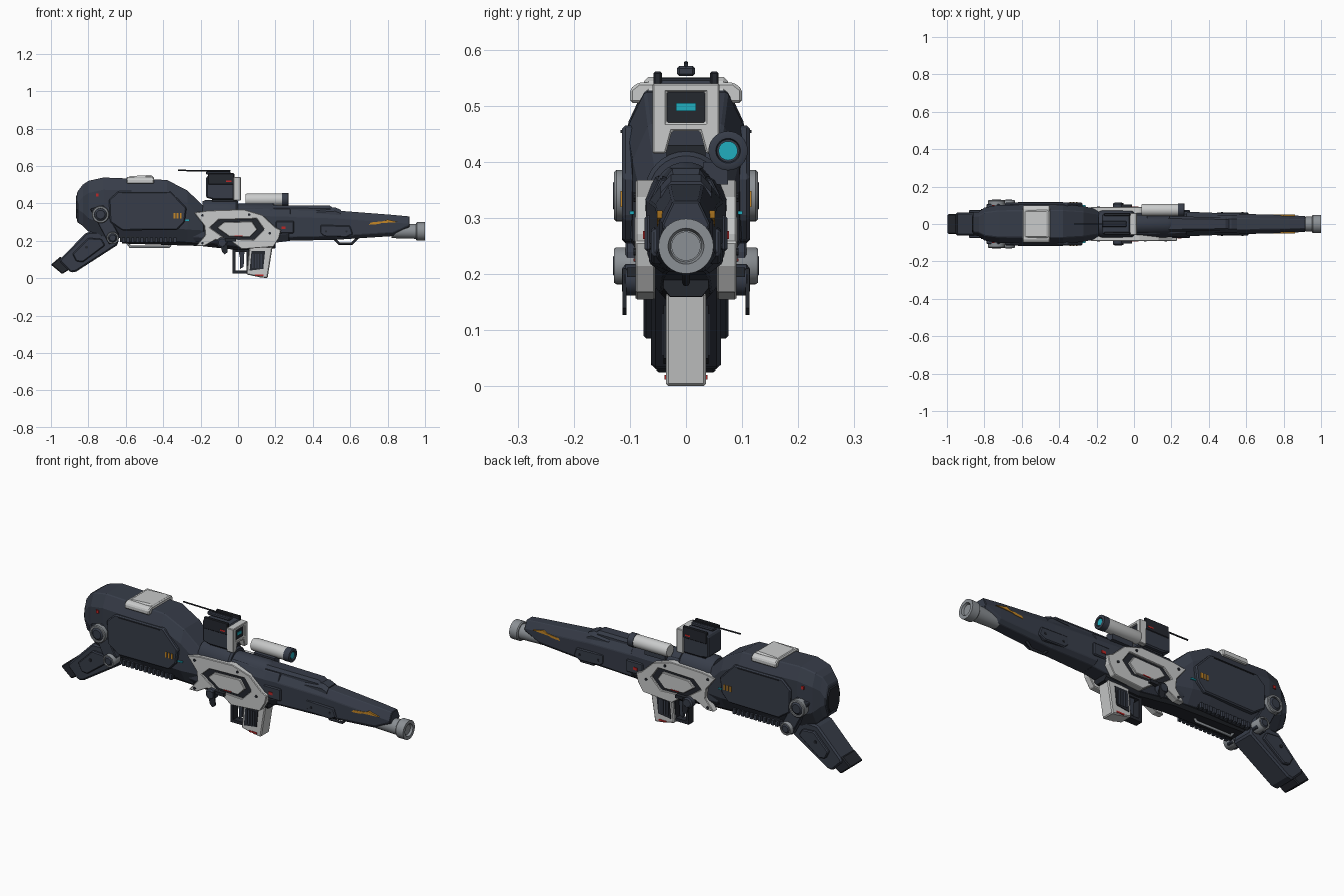
import bpy, bmesh
from math import cos, sin, pi

cube = bpy.data.objects.get("Cube")
if cube:
    bpy.data.objects.remove(cube)


def material(name, r, g, b):
    m = bpy.data.materials.new(name)
    m.use_nodes = True
    m.diffuse_color = (r, g, b, 1)
    m.node_tree.nodes["Principled BSDF"].inputs["Base Color"].default_value = (r, g, b, 1)
    return m


NAVY = material("navy armour", .038, .046, .066)
BLACK = material("near black", .018, .021, .028)
PALE = material("pale shell", .58, .59, .59)
STEEL = material("steel", .26, .28, .30)
CYAN = material("cyan glow", .015, .42, .52)
AMBER = material("amber marking", .55, .24, .02)
RED = material("red marking", .5, .02, .02)


def finish(name, bm, mat, mirror=False, bevel=0, array=None, smooth=False):
    bmesh.ops.recalc_face_normals(bm, faces=bm.faces[:])
    me = bpy.data.meshes.new(name)
    bm.to_mesh(me)
    bm.free()
    me.materials.append(mat)
    if smooth:
        me.shade_smooth()
        me.set_sharp_from_angle(angle=.6)
    ob = bpy.data.objects.new(name, me)
    bpy.context.collection.objects.link(ob)
    if bevel:
        mod = ob.modifiers.new("Bevel", 'BEVEL')
        mod.width, mod.segments, mod.limit_method = bevel, 1, 'ANGLE'
    if array:
        mod = ob.modifiers.new("Array", 'ARRAY')
        mod.count, mod.use_relative_offset, mod.use_constant_offset = array[0], False, True
        mod.constant_offset_displace = (array[1], 0, 0)
    if mirror:
        mod = ob.modifiers.new("Mirror", 'MIRROR')
        mod.use_axis = (False, True, False)
    return ob


def prism(name, outline, w0, w1, mat, hole=None, axis='y', **kw):
    """Extrude an outline (optionally with a hole) along an axis."""
    place = {'y': lambda u, v: (u, w0, v), 'x': lambda u, v: (w0, u, v)}[axis]
    bm = bmesh.new()
    edges = []
    for loop in [outline] + ([hole] if hole else []):
        vs = [bm.verts.new(place(*p)) for p in loop]
        if hole:
            edges += [bm.edges.new((vs[i - 1], vs[i])) for i in range(len(vs))]
        else:
            bm.faces.new(vs)
    if hole:
        bmesh.ops.triangle_fill(bm, edges=edges, use_beauty=True)
    ext = bmesh.ops.extrude_face_region(bm, geom=bm.faces[:])["geom"]
    d = (w1 - w0, 0, 0) if axis == 'x' else (0, w1 - w0, 0)
    bmesh.ops.translate(bm, vec=d, verts=[g for g in ext if isinstance(g, bmesh.types.BMVert)])
    return finish(name, bm, mat, **kw)


def rect(a0, a1, b0, b1):
    return [(a0, b0), (a1, b0), (a1, b1), (a0, b1)]


def box(name, x0, x1, y0, y1, z0, z1, mat, **kw):
    return prism(name, rect(x0, x1, z0, z1), y0, y1, mat, **kw)


def skin(bm, rings):
    loops = [[bm.verts.new(p) for p in r] for r in rings]
    n = len(loops[0])
    for a, b in zip(loops, loops[1:]):
        for i in range(n):
            bm.faces.new((a[i - 1], a[i], b[i], b[i - 1]))
    bm.faces.new(loops[0])
    bm.faces.new(loops[-1])


def loft(name, sections, mat, top, top_drop, base, base_rise, **kw):
    """Chamfered octagon sections given as (x, low z, high z, half width)."""
    bm = bmesh.new()
    rings = []
    for x, lo, hi, w in sections:
        half = [(w * base, lo), (w, lo + base_rise), (w, hi - top_drop), (w * top, hi)]
        rings.append([(x, y, z) for y, z in half] + [(x, -y, z) for y, z in reversed(half)])
    skin(bm, rings)
    return finish(name, bm, mat, **kw)


def lathe(name, profile, centre, axis, mat, sides=32, **kw):
    """Turn (position, radius) pairs about the x or y axis; centre is the other two."""
    bm = bmesh.new()
    rings = []
    for p, r in profile:
        ring = []
        for i in range(sides):
            u, v = centre[0] + r * cos(2 * pi * i / sides), centre[1] + r * sin(2 * pi * i / sides)
            ring.append((p, u, v) if axis == 'x' else (u, p, v))
        rings.append(ring)
    skin(bm, rings)
    return finish(name, bm, mat, smooth=True, **kw)


def rod(name, points, radius, mat):
    cu = bpy.data.curves.new(name, 'CURVE')
    cu.dimensions, cu.bevel_depth, cu.bevel_resolution, cu.use_fill_caps = '3D', radius, 2, True
    sp = cu.splines.new('POLY')
    sp.points.add(len(points) - 1)
    for p, (x, z) in zip(sp.points, points):
        p.co = (x, 0, z, 1)
    cu.materials.append(mat)
    bpy.context.collection.objects.link(bpy.data.objects.new(name, cu))


# Main hulls
loft("rear_body", [(-.86, .3, .46, .06), (-.83, .28, .5, .065), (-.8, .25, .52, .088), (-.72, .22, .538, .102),
                   (-.38, .2, .525, .105), (-.27, .19, .468, .095), (-.18, .185, .38, .075)],
     NAVY, .7, .065, .6, .07, bevel=.004)
loft("receiver", [(-.24, .18, .38, .072), (.05, .165, .375, .076), (.2, .19, .37, .07), (.28, .2, .37, .065)],
     NAVY, .7, .04, .6, .04, bevel=.003)
loft("barrel_shroud", [(.27, .2, .37, .066), (.52, .205, .362, .056), (.83, .225, .338, .047), (.917, .265, .33, .042)],
     NAVY, .55, .04, .6, .02, bevel=.003)
loft("shroud_top_rail", [(.17, .34, .39, .042), (.49, .34, .388, .035), (.53, .34, .362, .03)], NAVY, .7, .015, 1, .01)
lathe("neck_drum", [(-.19, .066), (-.17, .074), (-.01, .074), (.0, .066)], (0, .345), 'x', NAVY)
lathe("bulge_drum", [(-.01, .058), (.18, .058), (.205, .045)], (0, .342), 'x', NAVY)
loft("underside_keel", [(-.62, .185, .23, .055), (-.2, .172, .22, .055), (.0, .15, .2, .045), (.2, .16, .21, .04)],
     BLACK, 1, .01, .7, .015)

# Muzzle
lathe("muzzle_tube", [(.82, .036), (.965, .04)], (0, .25), 'x', STEEL)
lathe("muzzle_ring", [(.952, .044), (.957, .049), (1, .049), (1, .032), (.985, .028)], (0, .25), 'x', STEEL)
lathe("muzzle_core", [(.97, .026), (.99, .026)], (0, .25), 'x', STEEL)

# Rear body panels
panel = [(-.69, .42), (-.64, .465), (-.36, .465), (-.275, .375), (-.285, .3), (-.325, .258), (-.62, .255), (-.685, .3)]
prism("side_panel", panel, .085, .114, NAVY, mirror=True, bevel=.006)
box("panel_slot", -.62, -.38, .1, .117, .452, .457, BLACK, mirror=True)
box("amber_bars", -.345, -.335, .1, .117, .32, .348, AMBER, mirror=True, array=(3, .017))
box("cyan_tick", -.285, -.258, .08, .101, .306, .313, CYAN, mirror=True)
box("rear_red_mark", -.76, -.745, .07, .102, .437, .453, RED, mirror=True)
prism("top_plate", [(-.6, .51), (-.585, .545), (-.46, .552), (-.44, .51)], -.075, .075, PALE, bevel=.008)
prism("top_plate_wing", [(-.1, .505), (-.1, .53), (-.085, .542), (.085, .542), (.1, .53), (.1, .505)],
      -.595, -.45, PALE, axis='x', bevel=.005)
loft("rear_cap", [(-.866, .32, .44, .045), (-.85, .31, .45, .05)], BLACK, .7, .03, .7, .03)

# Pivots joining the stock
for tag, x, z, r in (("upper", -.735, .34, .046), ("lower", -.67, .215, .033)):
    lathe(tag + "_pivot_ring", [(.07, r), (.124, r), (.128, r * .92), (.128, r * .74), (.11, r * .7)],
          (x, z), 'y', STEEL, mirror=True)
    lathe(tag + "_pivot_cap", [(.08, r * .72), (.122, r * .72), (.13, r * .5)], (x, z), 'y', NAVY, mirror=True)
prism("pivot_arm", [(-.79, .37), (-.72, .39), (-.64, .24), (-.64, .19), (-.69, .18)], .07, .108, NAVY, mirror=True, bevel=.004)

# Angled stock
prism("stock", [(-.81, .245), (-.945, .108), (-.955, .09), (-.895, .03), (-.865, .035), (-.64, .18), (-.66, .25)],
      -.062, .062, NAVY, bevel=.008)
prism("stock_side_plate", [(-.8, .215), (-.885, .13), (-.865, .09), (-.83, .085), (-.71, .175), (-.73, .21)],
      .055, .076, NAVY, mirror=True, bevel=.005)
prism("stock_foot", [(-.95, .115), (-1, .072), (-.94, .022), (-.88, .06)], -.053, .053, BLACK, bevel=.005)
lathe("stock_bolt", [(.06, .008), (.081, .008)], (-.81, .165), 'y', BLACK, sides=12, mirror=True)

# Vents and carrying loops
box("vent_rail", -.63, -.325, .05, .07, .192, .225, BLACK, mirror=True)
box("vent_teeth", -.62, -.605, .06, .084, .19, .217, NAVY, mirror=True, array=(12, .025))
rod("rear_loop", [(-.6, .2), (-.575, .167), (-.37, .167), (-.345, .2)], .007, STEEL)
rod("front_loop", [(.515, .21), (.54, .185), (.61, .185), (.64, .215)], .007, BLACK)

# Pale receiver frame around a hexagonal window
frame = [(-.235, .35), (-.16, .362), (.03, .368), (.13, .338), (.2, .272), (.23, .258), (.22, .215), (.19, .168),
         (.02, .155), (-.05, .205), (-.12, .205), (-.18, .172), (-.225, .172), (-.175, .23), (-.18, .28)]
window = [(-.15, .27), (-.105, .312), (.1, .318), (.14, .26), (.085, .205), (-.065, .21)]
prism("receiver_frame", frame, .055, .09, PALE, hole=window, mirror=True, bevel=.003)
prism("window_floor", window, .05, .08, BLACK, mirror=True)


def shrink(points, k, cx, cz):
    return [(cx + (x - cx) * k, cz + (z - cz) * k) for x, z in points]


prism("window_plate", shrink(window, .74, 0, .262), .07, .092, PALE, mirror=True, bevel=.003)
box("plate_red_mark", -.02, .025, .085, .094, .213 + .01, .228, RED, mirror=True)
for i, (x, z) in enumerate([(-.19, .335), (-.19, .187), (.17, .24), (.06, .34)]):
    lathe("frame_bolt_%d" % i, [(.08, .007), (.094, .007)], (x, z), 'y', BLACK, sides=10, mirror=True)
lathe("selector_knob", [(.08, .028), (.108, .028), (.114, .02)], (-.085, .19), 'y', NAVY, mirror=True)
prism("selector_lever", [(-.1, .2), (-.06, .21), (-.055, .14), (-.07, .127), (-.085, .14)], .106, .113, BLACK, mirror=True)
box("lever_bar", -.085, -.01, .085, .105, .195, .212, BLACK, mirror=True)

# Shroud side details
box("chamber_block", .2, .3, .05, .074, .24, .305, NAVY, mirror=True, bevel=.005)
box("chamber_red_mark", .232, .255, .065, .077, .263, .277, RED, mirror=True)
prism("shroud_side_plate", [(.44, .285), (.6, .28), (.615, .235), (.58, .218), (.46, .222), (.44, .24)],
      .04, .062, NAVY, mirror=True, bevel=.005)
lathe("shroud_bolts", [(.04, .006), (.065, .006)], (.47, .25), 'y', BLACK, sides=10, mirror=True, array=(2, .11))
prism("amber_stripe", [(.7, .285), (.75, .289), (.765, .294), (.86, .3), (.82, .308), (.8, .314), (.78, .305), (.71, .298)],
      .042, .0515, AMBER, mirror=True)
loft("shroud_clasp", [(.42, .34, .372, .045), (.52, .34, .378, .045), (.55, .33, .365, .045)], NAVY, .6, .02, 1, .01)

# Sight block with glowing screen
prism("sight_body", [(-.17, .43), (-.17, .54), (-.155, .55), (-.02, .545), (-.02, .42), (-.13, .42)],
      -.055, .055, NAVY, bevel=.006)
box("sight_mount", -.14, -.01, -.035, .035, .38, .43, BLACK)
prism("screen_frame", [(-.06, .415), (-.06, .54), (.06, .54), (.06, .415), (.036, .415), (.025, .455), (-.025, .455), (-.036, .415)],
      -.025, .015, PALE, hole=rect(-.034, .034, .47, .525), axis='x', bevel=.003)
box("screen_back", -.03, .006, -.04, .04, .465, .53, BLACK)
box("screen_glow", 0, .009, -.018, .018, .491, .505, CYAN)
box("sight_fin", -.16, -.02, .043, .058, .5, .561, BLACK, mirror=True, bevel=.003)
box("sight_red_mark", -.065, -.035, .05, .0595, .513, .521, RED, mirror=True)
box("antenna_base", -.17, -.04, -.016, .016, .553, .571, NAVY, bevel=.004)
rod("antenna", [(-.32, .576), (-.04, .573)], .004, BLACK)

# Offset scope tube
lathe("scope_tube", [(.04, .03), (.05, .033), (.235, .033)], (.075, .42), 'x', PALE)
lathe("scope_cap", [(.235, .035), (.268, .035), (.27, .032), (.27, .022), (.262, .02)], (.075, .42), 'x', NAVY)
lathe("scope_lens", [(.255, .017), (.267, .017)], (.075, .42), 'x', CYAN)
box("scope_bracket", .07, .19, .03, .075, .36, .4, NAVY)

# Front grip and guard
prism("front_grip", [(.06, .168), (.185, .168), (.158, 0), (.12, .004), (.045, .02)], -.036, .036, PALE, bevel=.005)
prism("grip_inset", [(.072, .145), (.145, .145), (.135, .05), (.062, .04)], .03, .04, BLACK, mirror=True)
box("grip_ribs", .075, .083, .035, .043, .055, .13, NAVY, mirror=True, array=(4, .015))
box("grip_red_mark", .09, .135, .03, .0385, .012, .02, RED, mirror=True)
prism("guard", rect(-.03, .06, .026, .17), -.02, .02, BLACK, hole=rect(-.014, .046, .042, .14))
prism("trigger", [(0, .16), (.035, .16), (.03, .06), (.012, .05), (.012, .1)], -.01, .01, NAVY)
